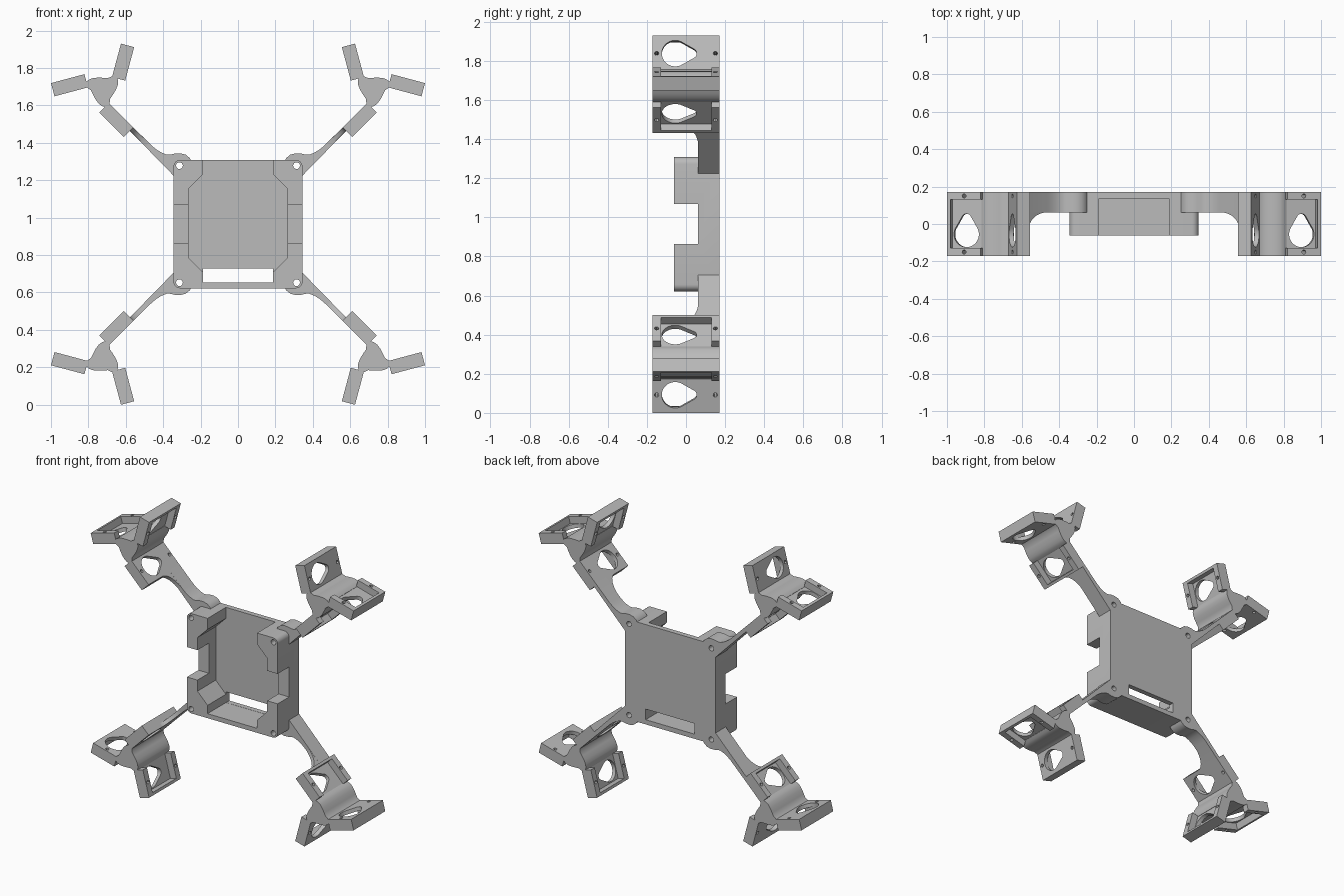
import bpy, bmesh, math

if "Cube" in bpy.data.objects:
    bpy.data.objects.remove(bpy.data.objects["Cube"])

MID_Z = 0.965            # height of the symmetry plane
HUB = (0.722, 0.722)     # hub centre in the upper right quarter
Y0, Y1 = -0.172, 0.172   # full depth

grey = bpy.data.materials.new("grey plastic")
grey.diffuse_color = (0.5, 0.5, 0.5, 1)
grey.use_nodes = True
grey.node_tree.nodes["Principled BSDF"].inputs["Base Color"].default_value = grey.diffuse_color


def prism(name, pts, h0, h1, place):
    """Extrude a 2D outline from h0 to h1; place maps (p, q, h) to x, y, z."""
    bm = bmesh.new()
    low = [bm.verts.new(place(p, q, h0)) for p, q in pts]
    high = [bm.verts.new(place(p, q, h1)) for p, q in pts]
    bm.faces.new(low)
    bm.faces.new(high[::-1])
    n = len(pts)
    for i in range(n):
        j = (i + 1) % n
        bm.faces.new((low[j], low[i], high[i], high[j]))
    bmesh.ops.recalc_face_normals(bm, faces=bm.faces)
    mesh = bpy.data.meshes.new(name)
    bm.to_mesh(mesh)
    bm.free()
    mesh.materials.append(grey)
    ob = bpy.data.objects.new(name, mesh)
    bpy.context.collection.objects.link(ob)
    ob.location.z = MID_Z
    return ob


def activate(ob):
    bpy.ops.object.select_all(action='DESELECT')
    ob.select_set(True)
    bpy.context.view_layer.objects.active = ob


def cut(ob, cutter):
    mod = ob.modifiers.new("cut", 'BOOLEAN')
    mod.operation, mod.solver, mod.object = 'DIFFERENCE', 'EXACT', cutter
    activate(ob)
    bpy.ops.object.modifier_apply(modifier=mod.name)
    bpy.data.objects.remove(cutter)


def finish(ob, mirror=True):
    if mirror:
        mod = ob.modifiers.new("four_corners", 'MIRROR')
        mod.use_axis = (True, False, True)
        mod.use_mirror_merge = False
        activate(ob)
        bpy.ops.object.modifier_apply(modifier=mod.name)
    activate(ob)
    bpy.ops.object.shade_smooth_by_angle(angle=math.radians(30))


def rect(a0, a1, b0, b1):
    return [(a0, b0), (a1, b0), (a1, b1), (a0, b1)]


def arc(cx, cy, r, a0, a1, n):
    return [(cx + r * math.cos(math.radians(a0 + (a1 - a0) * i / n)),
             cy + r * math.sin(math.radians(a0 + (a1 - a0) * i / n))) for i in range(n + 1)]


def circle(cx, cy, r, n=20):
    return arc(cx, cy, r, 0, 360, n)[:-1]


def front(p, q, h):
    return (p, h, q)


def turned(angle):
    """Outward (u) and sideways (v) coordinates around the hub."""
    c, s = math.cos(math.radians(angle)), math.sin(math.radians(angle))
    return lambda u, v: (HUB[0] + u * c - v * s, HUB[1] + u * s + v * c)


def in_front(angle):
    t = turned(angle)

    def place(u, v, h):
        x, z = t(u, v)
        return (x, h, z)
    return place


def through_plate(angle):
    t = turned(angle)

    def place(u, y, v):
        x, z = t(u, v)
        return (x, y, z)
    return place


# Body tray: rounded block, octagonal cavity open at the top
W, H, R = 0.345, 0.343, 0.035
outline = []
for sx, sz, a in ((1, 1, 0), (-1, 1, 90), (-1, -1, 180), (1, -1, 270)):
    outline += arc(sx * (W - R), sz * (H - R), R, a, a + 90, 6)
body = prism("body_tray", outline, -0.062, Y1, front)
right = [(0.188, -0.312), (0.188, -0.255), (0.265, -0.178), (0.265, 0.19), (0.188, 0.267), (0.188, 0.4)]
cut(body, prism("cavity", right + [(-x, z) for x, z in right[::-1]], -0.1, 0.137, front))
for s in (-1, 1):
    side = sorted((s * 0.25, s * 0.4))
    cut(body, prism("side_gap", rect(*side, -0.102, 0.104), -0.1, 0.062, front))
cut(body, prism("cable_slot", rect(-0.186, 0.186, -0.311, -0.238), 0.1, 0.2, front))
for sx in (-1, 1):
    for sz in (-1, 1):
        cut(body, prism("screw_hole", circle(sx * 0.313, sz * 0.313, 0.018), -0.1, 0.2, front))
finish(body, mirror=False)

# Arms from the body corners to the inner plates
arm_pts = [(0.25, 0.03), (0.40, 0.029), (0.43, 0.026), (0.46, 0.019), (0.49, 0.006), (0.503, -0.008),
           (0.515, -0.028), (0.535, -0.05), (0.56, -0.065), (0.59, -0.068), (0.61, -0.06),
           (0.61, 0.04), (0.593, 0.06), (0.25, 0.056)]
arm = prism("arm", arm_pts, 0.062, Y1, in_front(225))
cut(arm, prism("screw_hole", circle(0.313, 0.313, 0.018), 0, 0.3, front))
finish(arm)

# Curved gusset where each arm meets its plate
curve = [(0.40 - 0.14 * math.cos(math.pi * i / 20), -0.02 + 0.083 * math.sin(math.pi * i / 20))
         for i in range(11)]
gusset = prism("arm_gusset", [(0.25, 0.1), (0.25, -0.02)] + curve + [(0.40, 0.1)],
               0.03, 0.056, through_plate(225))
finish(gusset)

# Three-sided hubs
hub_side = [(0.08, 0.03), (0.08, 0.058), (0.06, 0.068), (0.04, 0.071), (0.012, 0.067),
            (-0.018, 0.058), (-0.04, 0.05)]
hub_pts = []
for a in (-15, 105, 225):
    hub_pts += [(x - HUB[0], z - HUB[1]) for x, z in (turned(a)(u, v) for u, v in hub_side)]
finish(prism("hub", hub_pts, Y0, Y1, in_front(0)))

# Sensor plates: pocket on one face, egg-shaped window, two screw holes
egg = ([(u, y) for y, u in arc(-0.055, 0.165, 0.069, 55, 305, 24)] +
       [(u, y) for y, u in arc(0.028, 0.165, 0.027, -55, 55, 8)])
for name, a in (("outer_plate", -15), ("upright_plate", 105), ("inner_plate", 225)):
    plate = prism(name, rect(0.075, 0.26, 0.03, 0.103), Y0, Y1, in_front(a))
    cut(plate, prism("pocket", rect(0.05, 0.242, 0.056, 0.15), -0.128, 0.13, in_front(a)))
    cut(plate, prism("window", egg, 0.0, 0.2, through_plate(a)))
    for y in (-0.15, 0.15):
        cut(plate, prism("plate_screw", circle(0.165, y, 0.011, 12), 0.0, 0.2, through_plate(a)))
    finish(plate)
